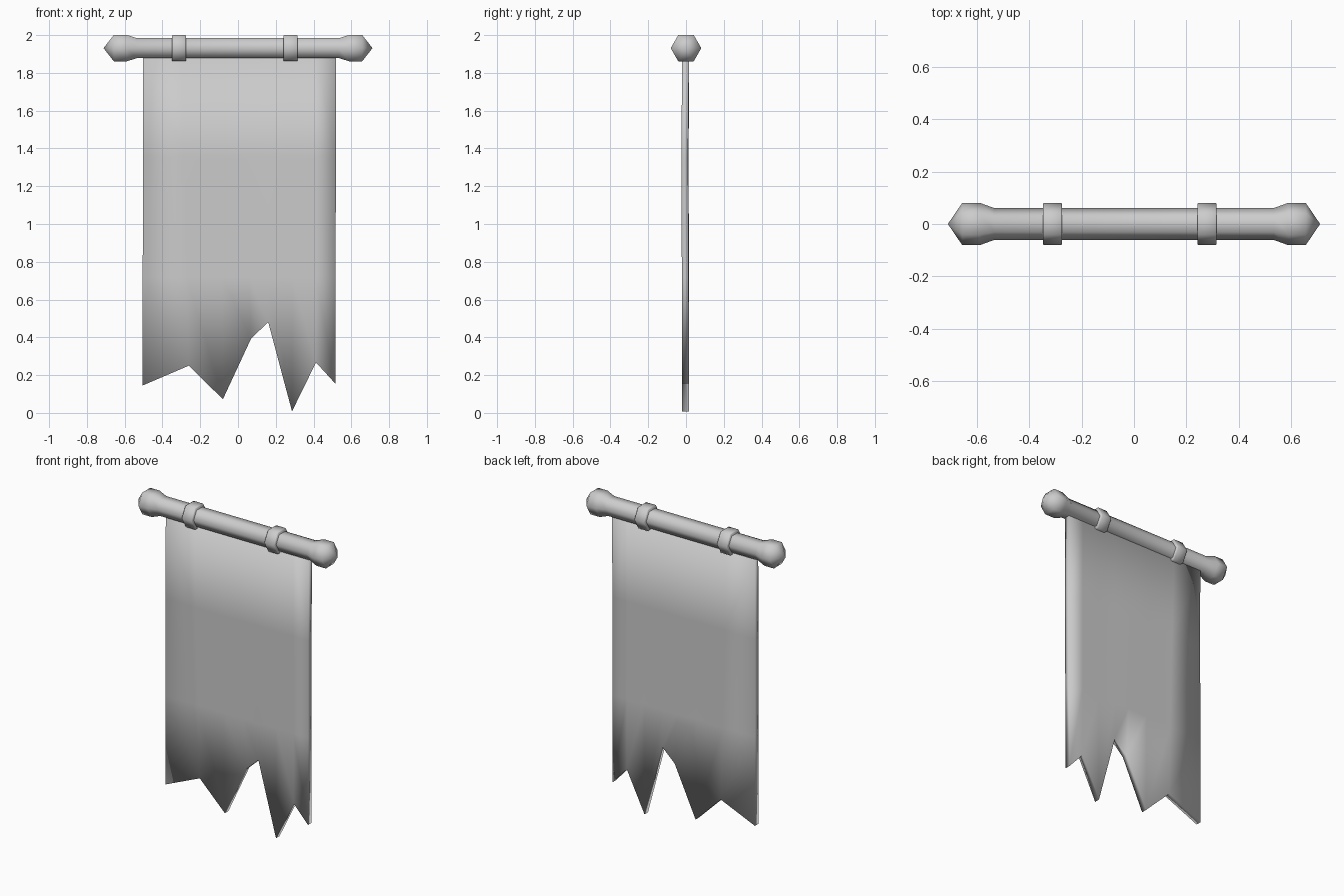
import bpy, bmesh, math

if "Cube" in bpy.data.objects:
    bpy.data.objects.remove(bpy.data.objects["Cube"])

ROD_Z = 1.931
SIDES = 6


def finish(name, bm, angle=None):
    bmesh.ops.remove_doubles(bm, verts=bm.verts, dist=1e-5)
    bmesh.ops.recalc_face_normals(bm, faces=bm.faces)
    mesh = bpy.data.meshes.new(name)
    bm.to_mesh(mesh)
    bm.free()
    ob = bpy.data.objects.new(name, mesh)
    bpy.context.collection.objects.link(ob)
    bpy.ops.object.select_all(action='DESELECT')
    ob.select_set(True)
    bpy.context.view_layer.objects.active = ob
    if angle:
        bpy.ops.object.shade_smooth_by_angle(angle=math.radians(angle))
    else:
        bpy.ops.object.shade_smooth()
    return ob


def lathe_x(name, profile):
    """Six-sided solid around the rod axis from (x, radius) pairs."""
    bm = bmesh.new()
    rings = []
    for x, r in profile:
        if r == 0:
            rings.append([bm.verts.new((x, 0, ROD_Z))] * SIDES)
        else:
            rings.append([bm.verts.new((x, r * math.cos(math.tau * i / SIDES),
                                        ROD_Z + r * math.sin(math.tau * i / SIDES)))
                          for i in range(SIDES)])
    for a, b in zip(rings, rings[1:]):
        for i in range(SIDES):
            j = (i + 1) % SIDES
            bm.faces.new(list(dict.fromkeys((a[i], a[j], b[j], b[i]))))
    return finish(name, bm, 65)


# Rod with pointed, flared finials at both ends
half = [(0.535, 0.061), (0.59, 0.081), (0.657, 0.081), (0.712, 0)]
lathe_x("rod", [(-x, r) for x, r in reversed(half)] + half)

# Two collars around the rod
for side, cx in (("left", -0.312), ("right", 0.279)):
    a, b = cx - 0.037, cx + 0.037
    lathe_x("collar_" + side, [(a, 0), (a, 0.077), (a + 0.004, 0.08),
                               (b - 0.004, 0.08), (b, 0.077), (b, 0)])

# Hanging cloth: torn lower edge, slight billow, solid thickness
hem = [(-0.505, 0.145), (-0.26, 0.25), (-0.08, 0.072), (0.07, 0.395),
       (0.16, 0.48), (0.286, 0.008), (0.413, 0.267), (0.515, 0.155)]
top_x = [-0.503, -0.30, -0.10, 0.03, 0.16, 0.29, 0.41, 0.52]
rows = [(1.91, 0.0), (1.35, -0.005), (0.72, -0.002)]
bm = bmesh.new()
layers = []
for y in (-0.02, 0.016):
    grid = [[bm.verts.new((x + (h[0] - x) * (1.91 - z) / 1.7,
                           y + dy * (1 if i % 3 else 0.4), z))
             for i, (x, h) in enumerate(zip(top_x, hem))] for z, dy in rows]
    grid.append([bm.verts.new((x, y, z)) for x, z in hem])
    layers.append(grid)
    for a, b in zip(grid, grid[1:]):
        for i in range(len(hem) - 1):
            bm.faces.new((a[i], a[i + 1], b[i + 1], b[i]))


def border(g):
    return (g[0] + [r[-1] for r in g[1:]] + g[-1][-2::-1]
            + [r[0] for r in g[-2:0:-1]])


front, back = border(layers[0]), border(layers[1])
for i in range(len(front)):
    j = (i + 1) % len(front)
    bm.faces.new((front[i], front[j], back[j], back[i]))
finish("cloth", bm)
